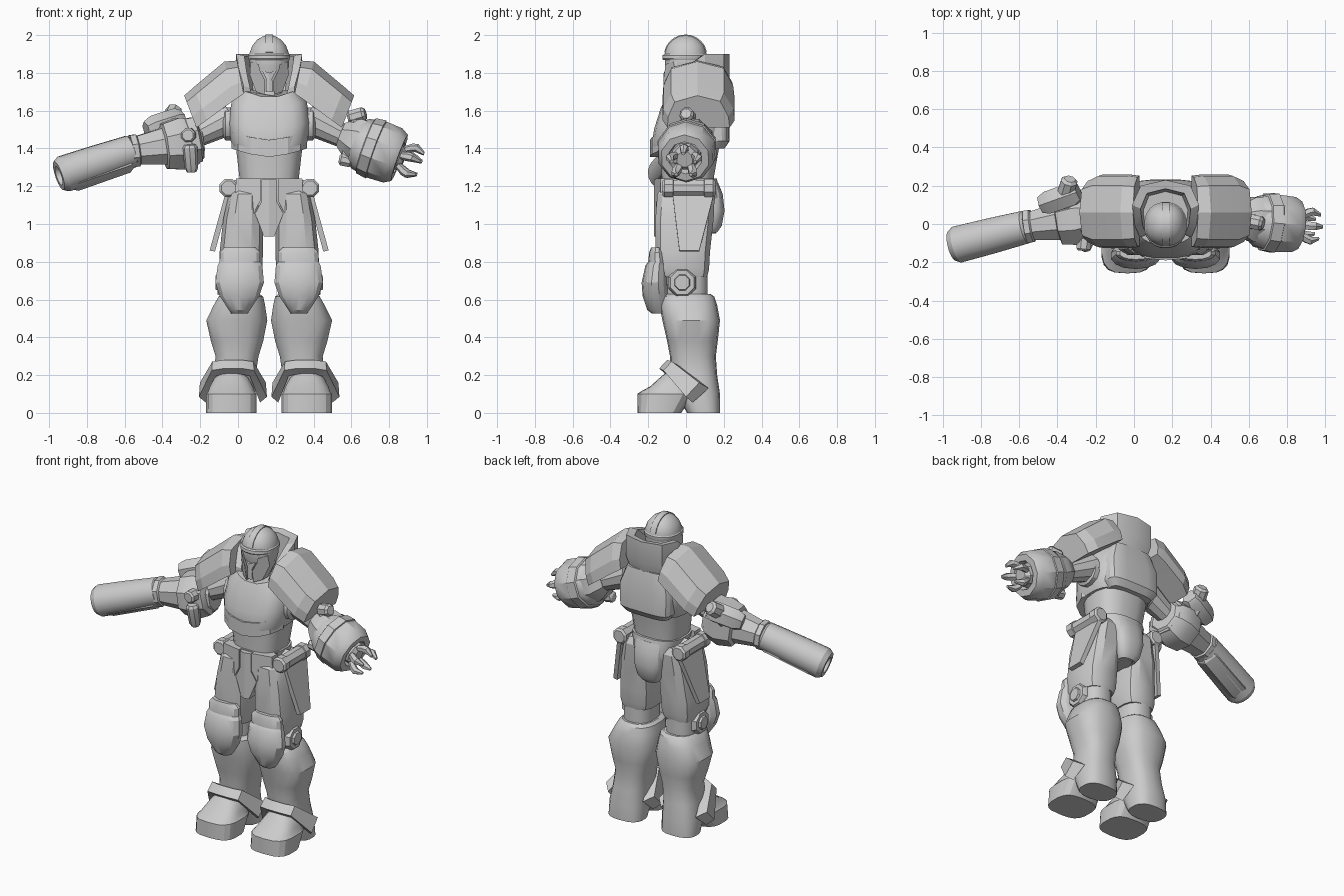
import bpy, bmesh, math
from mathutils import Vector

CX = 0.165  # body centre line; every mesh is built relative to it
grey = bpy.data.materials.new("armour_grey")
grey.diffuse_color = (0.6, 0.6, 0.6, 1)


def finish(name, bm, mirror=False, angle=30):
    bmesh.ops.recalc_face_normals(bm, faces=bm.faces)
    me = bpy.data.meshes.new(name)
    bm.to_mesh(me)
    bm.free()
    me.materials.append(grey)
    ob = bpy.data.objects.new(name, me)
    ob.location.x = CX
    bpy.context.collection.objects.link(ob)
    bpy.ops.object.select_all(action='DESELECT')
    ob.select_set(True)
    bpy.context.view_layer.objects.active = ob
    bpy.ops.object.shade_smooth_by_angle(angle=math.radians(angle))
    if mirror:
        ob.modifiers.new("mirror", 'MIRROR').use_mirror_merge = True
    return ob


def loft(name, rings, mirror=False, caps=(True, True), angle=30):
    """Skin a list of equal-length point rings."""
    bm = bmesh.new()
    vs = [[bm.verts.new(p) for p in r] for r in rings]
    n = len(vs[0])
    for a, b in zip(vs, vs[1:]):
        for i in range(n):
            j = (i + 1) % n
            bm.faces.new((a[i], a[j], b[j], b[i]))
    if caps[0]:
        bm.faces.new(vs[0])
    if caps[1]:
        bm.faces.new(vs[-1])
    return finish(name, bm, mirror, angle)


def ring(z, x0, x1, y0, y1, n=16, p=2.5, dip=0):
    """Level superellipse; dip lowers the front centre into a V."""
    out, hw, hd = [], (x1 - x0) / 2, (y1 - y0) / 2
    for i in range(n):
        a = 2 * math.pi * (i + 0.5) / n
        c, s = math.cos(a), math.sin(a)
        x = math.copysign(abs(c) ** (2 / p), c)
        y = math.copysign(abs(s) ** (2 / p), s)
        zz = z - dip * (1 - abs(x)) if y < 0 else z
        out.append(((x0 + x1) / 2 + hw * x, (y0 + y1) / 2 + hd * y, zz))
    return out


def stack(name, rows, mirror=False, n=16, p=2.5, dip=0, angle=30):
    return loft(name, [ring(*r, n=n, p=p, dip=dip) for r in rows], mirror, angle=angle)


def body(name, rows, **kw):
    """Stack centred on the body: rows of z, half width, front, back."""
    return stack(name, [(z, -w, w, a, b) for z, w, a, b in rows], **kw)


def tube(name, p0, p1, profile, n=8, mirror=False, offsets=None, angle=30):
    """Turned part along p0-p1; profile rows are (fraction, radius)."""
    p0, p1 = Vector(p0), Vector(p1)
    q = (p1 - p0).to_track_quat('Z', 'Y')
    rings = []
    for k, (t, r) in enumerate(profile):
        c = p0.lerp(p1, t) + (offsets[k] if offsets else Vector())
        rings.append([c + q @ Vector((r * math.cos(a), r * math.sin(a), 0))
                      for a in (2 * math.pi * (i + 0.5) / n for i in range(n))])
    return loft(name, rings, mirror, angle=angle)


def plate(name, pts, y_of, thick, mirror=False):
    """Front-facing plate from an (x, z) outline."""
    return loft(name, [[(x, y_of(x, z) + d, z) for x, z in pts] for d in (0, thick)], mirror)


# --- helmet ---
body("helmet", [(1.70, .06, -.075, .06), (1.76, .088, -.095, .085), (1.84, .106, -.112, .105),
                (1.90, .107, -.115, .11), (1.945, .09, -.1, .095), (1.975, .065, -.072, .068),
                (1.993, .035, -.042, .038), (2.0, .01, -.015, .01)], p=2.2, n=20, angle=40)
body("brow_band", [(1.868, .108, -.122, .112), (1.875, .112, -.127, .115),
                   (1.893, .112, -.125, .115), (1.90, .107, -.117, .11)], p=2.2, n=20)
arc = [math.radians(a) for a in range(10, 171, 16)]
loft("helmet_crest", [[(s * .02, -.002 + r * .114 * -math.cos(a), 1.89 + r * .112 * math.sin(a))
                       for s, r in ((-1, .9), (-1, 1.01), (1, 1.01), (1, .9))] for a in arc])
plate("cheek_guard", [(.098, 1.86), (.103, 1.79), (.07, 1.70), (.025, 1.685), (.022, 1.76),
                      (.05, 1.815), (.055, 1.845)],
      lambda x, z: -.128 + 7 * x * x + .1 * (1.8 - z), .06, True)
plate("nose_guard", [(0, 1.70), (.018, 1.70), (.016, 1.77), (.04, 1.815), (0, 1.80)],
      lambda x, z: -.118 + .3 * x, .05, True)
tube("neck", (0, 0, 1.6), (0, 0, 1.75), [(0, .09), (1, .06)], n=12)

# --- collar: raised wall round the back of the head, tapering down ---
collar = [(.135, -.07, 1.73), (.16, -.01, 1.82), (.175, .10, 1.9), (.13, .2, 1.9), (0, .23, 1.9)]
loft("collar", [[(x * .85, y * .85, 1.66), (x, y, 1.76 if zt > 1.85 else zt - .03), (x, y, zt),
                 (x * .75, y * .8, zt - .01), (x * .64, y * .72, 1.66)]
                for x, y, zt in collar], True, caps=(True, False))

# --- torso ---
body("chest", [(1.405, .192, -.175, .18), (1.44, .205, -.186, .2), (1.54, .218, -.17, .215),
               (1.65, .2, -.135, .2), (1.71, .15, -.105, .17)], p=3, dip=.05, n=20)
loft("chest_rim", [[(x, y, z), (x, y, z + .09), (x * .8, y + .09, z + .09), (x * .8, y + .09, z)]
                   for x, y, z in ((0, -.19, 1.355), (.1, -.18, 1.37), (.165, -.14, 1.388), (.2, -.05, 1.4))],
     True, caps=(False, True), angle=15)
body("abdomen", [(1.18, .15, -.13, .15), (1.25, .16, -.13, .15), (1.42, .18, -.14, .18)], p=2.8)
body("back_plate", [(1.40, .15, .08, .205), (1.44, .18, .08, .232), (1.58, .185, .08, .23),
                    (1.70, .14, .08, .205)], p=4, n=16)
body("pelvis", [(.95, .05, -.1, .16), (1.0, .075, -.125, .185), (1.07, .11, -.145, .2),
                (1.16, .155, -.15, .185), (1.24, .172, -.14, .165)], p=2.6)
body("seat_guard", [(.955, .055, .08, .165), (.99, .08, .08, .19), (1.07, .098, .08, .205),
                    (1.16, .1, .08, .195), (1.22, .1, .08, .17)], p=2.6)
plate("groin_plate", [(0, .935), (.028, .935), (.075, 1.055), (.04, 1.12), (.04, 1.235), (0, 1.235)],
      lambda x, z: -.17 + .25 * x, .06, True)
plate("hip_plate", [(.046, 1.24), (.046, 1.125), (.085, 1.05), (.12, 1.04), (.18, 1.16), (.175, 1.24)],
      lambda x, z: -.17 + .2 * x, .06, True)

# --- shoulder pads: faceted plates sloping down and outward ---
prof = [(-.125, 0), (-.12, .35), (-.08, .8), (.06, 1), (.2, .82), (.25, .35), (.258, 0)]
rows = [((.135, 1.69), (.17, 1.865), .97), ((.18, 1.66), (.237, 1.86), 1),
        ((.33, 1.55), (.40, 1.724), 1), ((.385, 1.51), (.45, 1.68), .86)]
loft("shoulder_pad", [[(b[0] + (t[0] - b[0]) * h, .065 + (y - .065) * k, b[1] + (t[1] - b[1]) * h)
                       for y, h in prof] for b, t, k in rows], True, angle=12)
tube("shoulder_joint", (.19, .03, 1.53), (.25, .03, 1.53), [(0, .09), (.7, .09), (1, .06)], 12, True)
tube("upper_arm", (.2, .04, 1.56), (.41, .03, 1.455), [(0, .085), (.5, .072), (1, .06)], 10, True)

# --- cannon arm ---
tube("cannon_gauntlet", (-.36, .045, 1.44), (-.73, -.015, 1.385),
     [(0, .095), (.1, .13), (.28, .15), (.52, .13), (.54, .105), (.9, .082), (.92, .092), (1, .092)])
tube("elbow_cuff", (-.37, .03, 1.45), (-.44, .02, 1.435), [(0, .1), (.2, .13), (.8, .13), (1, .1)])
tube("gauntlet_canister", (-.65, .1, 1.495), (-.455, .17, 1.555),
     [(0, .05), (.2, .068), (.85, .07), (1, .05)], 6)
tube("canister_cap", (-.53, .13, 1.53), (-.50, .235, 1.605), [(0, .05), (.9, .045), (1, .03)])
tube("canister_mount", (-.5, .05, 1.45), (-.53, .17, 1.55), [(0, .08), (1, .05)], 6)
tube("elbow_knob", (-.42, -.11, 1.42), (-.41, -.09, 1.275), [(0, .03), (.1, .04), (.85, .036), (1, .025)])
tube("elbow_bolt", (-.42, -.04, 1.47), (-.43, -.14, 1.47), [(0, .04), (.9, .04), (1, .03)])
tube("cannon_barrel", (-.72, -.013, 1.388), (-1.114, -.114, 1.256),
     [(0, .075), (.03, .088), (.5, .095), (.93, .098), (1, .08), (1, .052), (.9, .046)], 16)
tube("cannon_keel", (-.73, -.015, 1.36), (-1.07, -.1, 1.248),
     [(0, .06), (.08, .082), (.9, .088), (1, .065)], 6)

# --- hand arm ---
tube("hand_cuff", (.38, .03, 1.475), (.52, .02, 1.42), [(0, .07), (.25, .1), (.5, .125), (1, .13)])
P0, P1 = Vector((.455, .015, 1.435)), Vector((.69, -.005, 1.35))
tube("hand_gauntlet", P0, P1, [(0, .115), (.12, .14), (.5, .157), (.85, .152), (1, .13),
                               (1, .09), (.85, .08)], 10, angle=35)
tube("gauntlet_band", P0.lerp(P1, .22), P0.lerp(P1, .5), [(0, .14), (.1, .155), (.9, .163), (1, .15)], 10)
tube("palm", P0.lerp(P1, .8), P0.lerp(P1, 1.1), [(0, .075), (.7, .07), (1, .045)])
q = (P1 - P0).to_track_quat('Z', 'Y')
for i in range(5):
    a = 2 * math.pi * i / 5 + .3
    out = q @ Vector((math.cos(a), math.sin(a), 0))
    tube("finger", P1, P1 + (P1 - P0).normalized() * .115,
         [(0, .02), (.35, .025), (.6, .023), (1, .01)], 6,
         offsets=[out * d for d in (.045, .07, .08, .065)])
tube("cuff_canister", (.42, .02, 1.56), (.51, .0, 1.585), [(0, .025), (.15, .04), (.85, .04), (1, .028)])
tube("cuff_canister_stem", (.45, .02, 1.45), (.46, .01, 1.57), [(0, .06), (1, .035)], 6)
tube("cuff_knob", (.37, -.02, 1.345), (.44, -.02, 1.33), [(0, .02), (.15, .035), (.85, .035), (1, .02)])
tube("cuff_knob_stem", (.43, .0, 1.44), (.405, -.02, 1.34), [(0, .05), (1, .025)], 6)

# --- hips and thighs ---
tube("hip_canister", (.215, -.125, 1.19), (.215, .155, 1.19),
     [(0, .04), (.04, .052), (.2, .052), (.21, .046), (.79, .046), (.8, .052), (.96, .052), (1, .04)],
     8, True)
tube("canister_bracket", (.1, .02, 1.18), (.21, .02, 1.19), [(0, .06), (1, .04)], 6, True)
skirt = [(.235, 1.15, -.07, .145), (.315, .86, -.035, .07)]
loft("skirt_plate", [[(x, a, z), (x, b, z), (x - .028, b, z - .006), (x - .028, a, z - .006)]
                     for x, z, a, b in skirt], True)
stack("thigh", [(.72, .05, .255, -.13, .115), (.76, .035, .265, -.16, .125), (.85, .03, .265, -.165, .13),
                (1.03, .03, .245, -.165, .15), (1.16, .04, .215, -.155, .155), (1.2, .06, .19, -.12, .13)],
      True, n=12, p=3.2)
stack("knee_joint", [(.56, .06, .25, -.11, .115), (.78, .06, .25, -.11, .115)], True)
tube("knee_disc", (.2, -.02, .69), (.285, -.02, .69),
     [(0, .08), (.6, .08), (.85, .068), (.85, .045), (1, .04)], 8, True)
stack("knee_pad", [(.525, .115, .20, -.18, -.1), (.545, .10, .215, -.205, -.09),
                   (.62, .05, .265, -.23, -.09), (.69, .025, .288, -.235, -.095),
                   (.78, .033, .275, -.215, -.1), (.80, .045, .265, -.2, -.1),
                   (.85, .045, .262, -.195, -.11), (.875, .07, .24, -.185, -.12)],
      True, n=14, p=2.2, angle=25)

# --- shins, boots and ankle guards ---
stack("lower_leg", [(0, .075, .31, .005, .18), (.1, .07, .31, -.05, .18), (.2, .07, .295, -.08, .165),
                    (.3, .055, .285, -.085, .158), (.38, .03, .31, -.1, .168),
                    (.49, .008, .335, -.125, .18), (.57, .02, .295, -.14, .165),
                    (.615, .03, .27, -.14, .15), (.63, .05, .25, -.115, .13)], True, n=18, p=2.6, angle=35)
stack("boot_toe", [(0, .065, .335, -.258, -.025), (.1, .065, .335, -.258, .04),
                   (.11, .075, .325, -.245, .05), (.14, .085, .315, -.19, .05),
                   (.185, .11, .29, -.14, .05), (.21, .14, .26, -.11, .04)], True, n=18, p=3, angle=24)
ends = [(.18, .0, .085, .07, .16), (.112, -.12, .225, -.075, .272), (.05, -.142, .235, -.1, .28)]
path = [(-u, *r) for u, *r in ends] + [(u, *r) for u, *r in ends[::-1]]
loft("ankle_guard", [[(.192 + u, y0, z0), (.192 + u * .97, y1, z1),
                      (.192 + u * .7, y1 + .05, z1 - .03), (.192 + u * .8, y0 + .035, z0 - .03)]
                     for u, y0, z0, y1, z1 in path], True)
